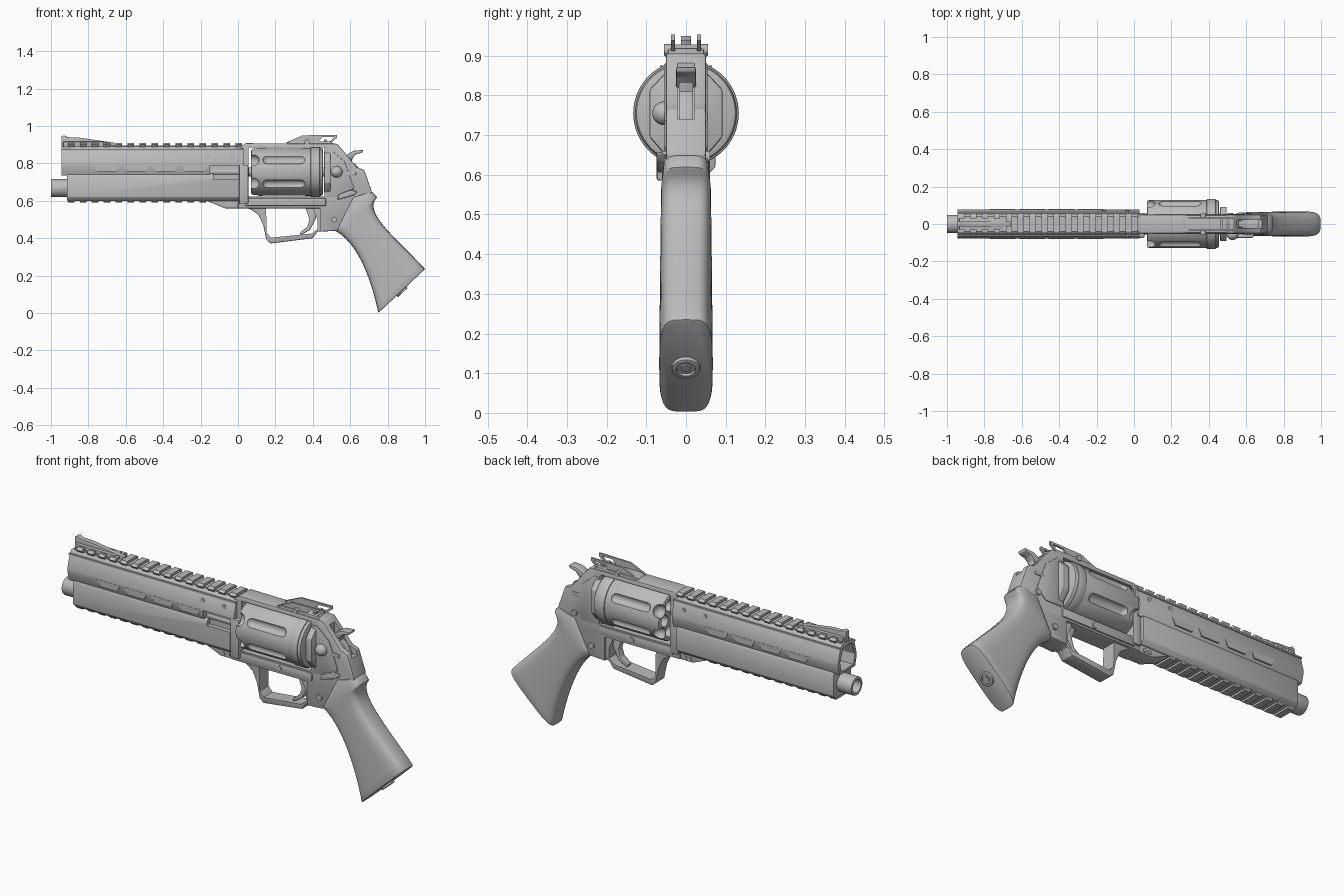
import bpy, bmesh, math
from mathutils import Vector
from mathutils.geometry import interpolate_bezier

cube = bpy.data.objects.get("Cube")
if cube:
    bpy.data.objects.remove(cube, do_unlink=True)

steel = bpy.data.materials.new("grey_steel")
steel.use_nodes = True
steel.diffuse_color = (.5, .5, .5, 1)
steel.node_tree.nodes["Principled BSDF"].inputs["Base Color"].default_value = steel.diffuse_color

AXIS_HEIGHT = .755      # height of the cylinder axis
SIDES = (-1, 1)


def smooth(mesh):
    mesh.shade_smooth()
    mesh.set_sharp_from_angle(angle=math.radians(32))


def bake(part):
    """Apply the modifiers of a part."""
    depsgraph = bpy.context.evaluated_depsgraph_get()
    mesh = bpy.data.meshes.new_from_object(part.evaluated_get(depsgraph))
    part.modifiers.clear()
    part.data = mesh
    smooth(mesh)


def skin(name, rings, bevel=0):
    """Join rings of points into a closed, optionally bevelled solid."""
    bm = bmesh.new()
    loops = [[bm.verts.new(point) for point in ring] for ring in rings]
    for near, far in zip(loops, loops[1:]):
        for k in range(len(near)):
            bm.faces.new((near[k], near[k - 1], far[k - 1], far[k]))
    bm.faces.new(loops[0])
    bm.faces.new(loops[-1])
    bmesh.ops.recalc_face_normals(bm, faces=bm.faces)
    mesh = bpy.data.meshes.new(name)
    bm.to_mesh(mesh)
    bm.free()
    mesh.materials.append(steel)
    smooth(mesh)
    part = bpy.data.objects.new(name, mesh)
    bpy.context.collection.objects.link(part)
    if bevel:
        modifier = part.modifiers.new("bevel", "BEVEL")
        modifier.width, modifier.segments, modifier.limit_method = bevel, 2, "ANGLE"
        bake(part)
    return part


def plate(name, outline, half, middle=0, bevel=0):
    """Extrude a side outline across the model."""
    return skin(name, [[(x, y, z) for x, z in outline] for y in (middle - half, middle + half)], bevel)


def box(name, left, right, low, high, half, middle=0, bevel=0):
    return plate(name, [(left, low), (right, low), (right, high), (left, high)], half, middle, bevel)


def beam(name, half_section, start, end, bevel=0):
    """Extrude a mirrored cross-section along the barrel."""
    section = half_section + [(-y, z) for y, z in reversed(half_section)]
    return skin(name, [[(x, y, z) for y, z in section] for x in (start, end)], bevel)


def rod(name, origin, length, radius, axis=(1, 0, 0), sides=24, domed=False, bevel=0):
    """Round bar from the origin along an axis, with flat or domed ends."""
    profile = [(0, radius), (length, radius)]
    if domed:
        angles = [math.radians(a) for a in range(10, 91, 16)]
        dome = [(radius - radius * math.cos(a), radius * math.sin(a)) for a in angles]
        profile = dome + [(length - d, r) for d, r in reversed(dome)]
    turn = Vector((0, 0, 1)).rotation_difference(Vector(axis))
    steps = [math.tau * k / sides for k in range(sides)]
    rings = [[Vector(origin) + turn @ Vector((r * math.cos(a), r * math.sin(a), d)) for a in steps]
             for d, r in profile]
    return skin(name, rings, bevel)


def cut(part, *cutters):
    for cutter in cutters:
        cutter.hide_render = True
        modifier = part.modifiers.new("cut", "BOOLEAN")
        modifier.operation, modifier.solver, modifier.object = "DIFFERENCE", "EXACT", cutter
    bake(part)
    for cutter in cutters:
        bpy.data.objects.remove(cutter, do_unlink=True)


def around_axis(angle, radius, x):
    """Point around the cylinder axis, angle in degrees."""
    a = math.radians(angle)
    return Vector((x, radius * math.cos(a), AXIS_HEIGHT + radius * math.sin(a)))


# barrel shroud: upper cover with an open mouth, lower body, rod recess on the right flank
upper = beam("upper_shroud", [(.045, .89), (.06, .87), (.078, .8), (.078, .785), (.066, .735)], -.945, .03, .003)
cut(upper, beam("mouth_cutter", [(.035, .87), (.062, .8), (.05, .75)], -1, -.82),
    box("recess_cutter", -.15, .1, .72, .79, .05, -.1))
lower = beam("lower_shroud", [(.066, .745), (.074, .73), (.074, .62), (.055, .6)], -.915, .005, .003)
cut(lower, box("recess_cutter", -.13, .1, .715, .8, .05, -.1))
rod("ejector_rod", (-.14, -.035, AXIS_HEIGHT), .2, .02)

# barrel with bore
barrel = rod("barrel", (-1, 0, .668), .15, .048, sides=36, bevel=.004)
cut(barrel, rod("bore_cutter", (-1.1, 0, .668), .23, .034, sides=36))

# trapezoid tabs, pins and ledges on both flanks
for side in SIDES:
    for i in range(4):
        left = i * .157 - .773
        right = left + .14
        plate("side_tab", [(left, .79), (right, .79), (right - .02, .757), (left + .02, .757)], .006, side * .073)
    for x in (-.16, -.035):
        rod("side_pin", (x, side * .06, .838), .012, .011, (0, side, 0))
    box("cover_ledge", -.945, .03, .868, .876, .01, side * .055)

# top and bottom accessory rails
box("top_rail_base", -.93, .04, .88, .897, .038)
for i in range(15):
    x = i * .064 - .91
    beam("top_rail_tooth", [(.04, .91), (.054, .9), (.04, .88)], x, x + .035)
    if i < 12:
        beam("bottom_rail_tooth", [(.055, .61), (.055, .6), (.045, .59)], x, x + .035)

# front sight
plate("front_sight_blade", [(-.945, .89), (-.945, .945), (-.93, .95), (-.91, .94), (-.85, .938), (-.66, .91),
                            (-.66, .89)], .013, bevel=.002)
box("front_sight_base", -.935, -.7, .89, .916, .03, bevel=.003)

# frame with cylinder window and hammer channel
frame = plate("frame", [(0, .56), (.44, .56), (.44, .435), (.53, .44), (.62, .56), (.7, .6), (.715, .65),
                        (.675, .765), (.635, .78), (.565, .865), (.53, .905), (.04, .908), (0, .88)], .05, bevel=.005)
cut(frame, box("window_cutter", .055, .462, .622, .885, .3), box("channel_cutter", .55, .9, .74, 1, .022))
plate("front_lug", [(-.18, .605), (-.07, .56), (.08, .56), (.08, .605)], .045, bevel=.004)
box("crane", .005, .055, .585, .79, .067, -.007, bevel=.006)
box("frame_rail", .04, .47, .572, .615, .056, bevel=.006)
beam("recoil_shield", [(.045, .865), (.092, .815), (.092, .695), (.045, .64)], .46, .495, .006)
plate("frame_side_plate", [(.47, .62), (.57, .62), (.62, .67), (.57, .81), (.5, .87), (.47, .87)], .054, bevel=.003)

# trigger guard and trigger
guard = plate("trigger_guard", [(.02, .57), (.07, .553), (.11, .525), (.135, .47), (.152, .39), (.175, .372),
                                (.4, .4), (.425, .435), (.5, .44), (.5, .57)], .038, bevel=.005)
cut(guard, plate("guard_cutter", [(.15, .56), (.153, .43), (.175, .403), (.395, .425), (.425, .45),
                                  (.425, .5), (.4, .56)], .2))
plate("trigger", [(.355, .58), (.425, .58), (.415, .5), (.385, .445), (.335, .415), (.33, .43), (.37, .46),
                  (.383, .5)], .018, bevel=.004)

# fluted cylinder with six chambers, scalloped front and rear band
drum = rod("cylinder", (.07, 0, AXIS_HEIGHT), .385, .128, sides=72, bevel=.012)
cutters = []
for angle in range(30, 360, 60):
    cutters.append(rod("flute_cutter", around_axis(angle, .137, .13), .23, .026, domed=True))
    cutters.append(rod("scallop_cutter", around_axis(angle, .12, 0), .115, .033, domed=True))
    cutters.append(rod("chamber_cutter", around_axis(angle + 30, .078, 0), .3, .029))
cut(drum, *cutters)
rod("cylinder_rear_band", (.388, 0, AXIS_HEIGHT), .05, .133, sides=72, bevel=.004)
rod("cylinder_axle", (0, 0, AXIS_HEIGHT), .5, .024)

# hammer
plate("hammer_body", [(.54, .73), (.66, .74), (.635, .79), (.607, .81), (.62, .845), (.6, .858), (.56, .83)],
      .018, bevel=.003)
plate("hammer_spur", [(.565, .82), (.585, .85), (.62, .868), (.67, .872), (.665, .858), (.63, .848), (.605, .82)],
      .025, bevel=.004)

# rear sight with open wings
plate("rear_sight_base", [(.25, .9), (.28, .918), (.49, .918), (.52, .9)], .045, bevel=.003)
box("rear_sight_notch", .46, .475, .91, .928, .03)
for side in SIDES:
    wing = plate("rear_sight_wing", [(.25, .908), (.345, .95), (.53, .953), (.53, .938), (.495, .908)],
                 .005, side * .033)
    cut(wing, plate("wing_cutter", [(.43, .918), (.45, .94), (.515, .942), (.49, .918)], .1))
    rod("sight_screw", (.37, side * .035, .915), .02, .014, (0, side, 0))

# cylinder latch on the right flank
rod("latch_knob", (.495, -.055, AXIS_HEIGHT), .064, .03, domed=True)
plate("thumb_latch", [(.53, .605), (.62, .63), (.64, .65), (.6, .658), (.54, .635)], .012, -.062, bevel=.005)

# screws and slot plates on both flanks
for side in SIDES:
    for x, z in ((.28, .592), (.615, .645), (.515, .5)):
        rod("frame_screw", (x, side * .045, z), .015, .015, (0, side, 0))
    for x in (-.055, -.025):
        rod("lug_screw", (x, side * .04, .578), .01, .01, (0, side, 0))
    box("frame_slot_plate", .575, .63, .735, .755, .005, side * .05, bevel=.004)


# grip lofted between the curves of its front and back straps
def grip_ring(front, back, half):
    ring = []
    for k in range(32):
        c, s = math.cos(math.tau * k / 32), math.sin(math.tau * k / 32)
        along = .5 + .5 * math.copysign(abs(c) ** .55, c)
        point = front.lerp(back, along)
        point.y = half * math.copysign(abs(s) ** .45, s)
        ring.append(point)
    return ring


def strap(*points):
    return interpolate_bezier(*[Vector((x, 0, z)) for x, z in points], 14)


front_strap = strap((.52, .44), (.65, .37), (.72, .15), (.75, 0))
back_strap = strap((.745, .62), (.66, .54), (.85, .4), (1, .235))
rings = [grip_ring(Vector((.605, 0, .615)), Vector((.715, 0, .65)), .056)]
for i, (front, back) in enumerate(zip(front_strap, back_strap)):
    rings.append(grip_ring(front, back, .063 + .005 * i / len(front_strap)))
skin("grip", rings, bevel=.006)

# butt screw
down = Vector((.68, 0, -.73))
seat = Vector((.875, 0, .115))
screw = rod("butt_screw", seat - down * .02, .028, .036, down, bevel=.003)
cut(screw, rod("socket_cutter", seat, .05, .024, down))
rod("butt_screw_core", seat - down * .02, .025, .013, down, sides=6)
